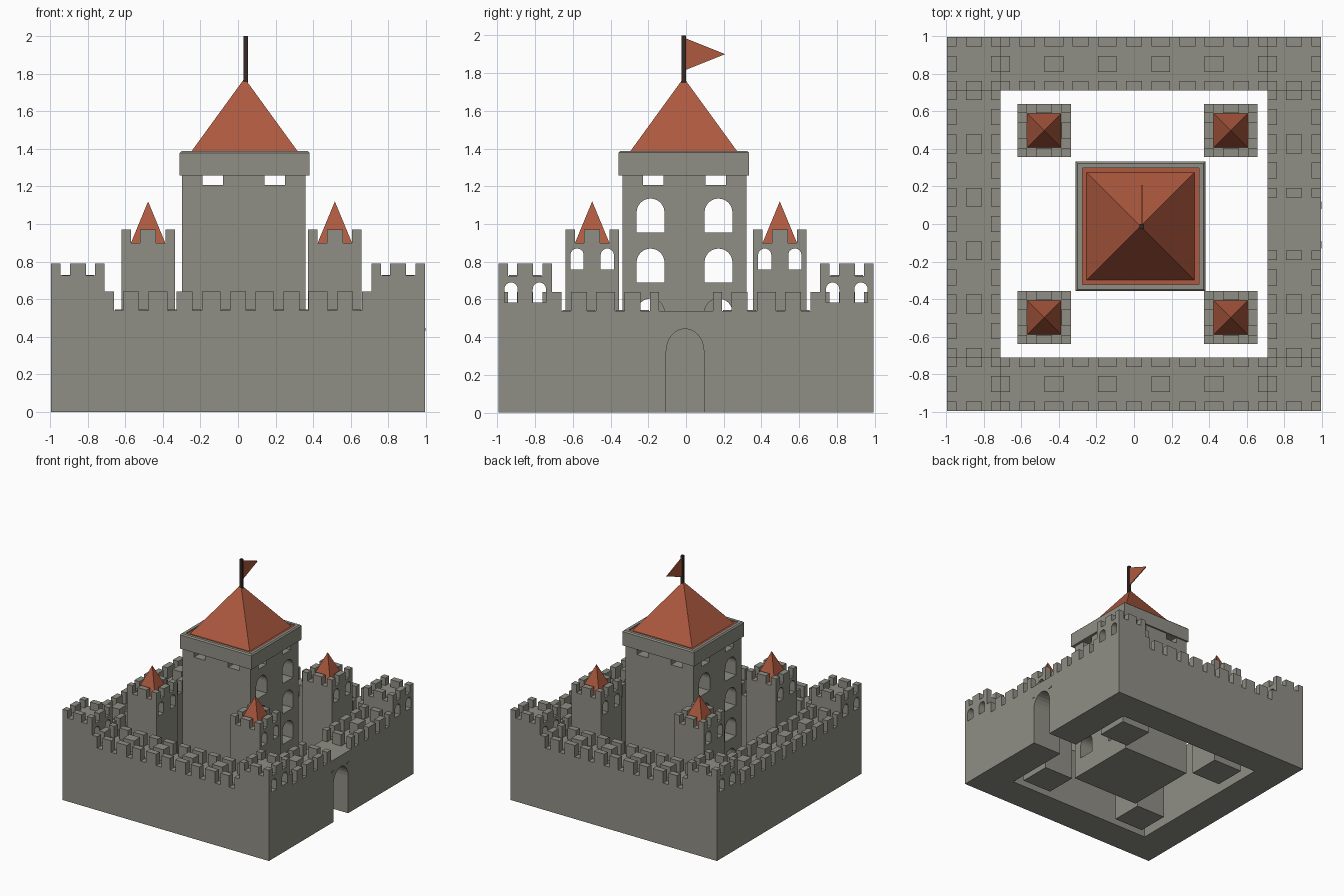
import bpy, bmesh, math
from mathutils import Matrix, Vector

if "Cube" in bpy.data.objects:
    bpy.data.objects.remove(bpy.data.objects["Cube"])

M = 0.284           # width of one wall module
H = 3.5 * M         # half width of the castle


def material(name, rgb):
    m = bpy.data.materials.new(name)
    m.diffuse_color = (*rgb, 1)
    m.use_nodes = True
    m.node_tree.nodes["Principled BSDF"].inputs["Base Color"].default_value = m.diffuse_color
    return m


STONE = material("stone", (0.28, 0.275, 0.235))
RED = material("roof_red", (0.42, 0.10, 0.05))
WOOD = material("dark_wood", (0.035, 0.022, 0.018))


def finish(name, bm, mat):
    bmesh.ops.recalc_face_normals(bm, faces=bm.faces)
    me = bpy.data.meshes.new(name)
    bm.to_mesh(me)
    bm.free()
    me.materials.append(mat)
    ob = bpy.data.objects.new(name, me)
    bpy.context.collection.objects.link(ob)
    return ob


def add_box(bm, x0, x1, y0, y1, z0, z1):
    mat = Matrix.Translation(((x0 + x1) / 2, (y0 + y1) / 2, (z0 + z1) / 2)) \
        @ Matrix.Diagonal((x1 - x0, y1 - y0, z1 - z0, 1))
    return bmesh.ops.create_cube(bm, size=1, matrix=mat)["verts"]


def box(name, *ext, mat=STONE):
    bm = bmesh.new()
    add_box(bm, *ext)
    return finish(name, bm, mat)


def pyramid(name, x, y, z0, z1, half, mat=RED):
    bm = bmesh.new()
    bmesh.ops.create_cone(bm, cap_ends=True, segments=4, radius1=half * math.sqrt(2), radius2=0,
                          depth=z1 - z0, matrix=Matrix.Translation((x, y, (z0 + z1) / 2))
                          @ Matrix.Rotation(math.pi / 4, 4, 'Z'))
    return finish(name, bm, mat)


def arch(y, w, z0, z1, x0, x1, rise=None):
    """Arch-shaped cutter running along x."""
    r = w / 2
    rise = rise or r
    pts = [(y - r, z0), (y + r, z0)]
    pts += [(y + r * math.cos(a), z1 - rise + rise * math.sin(a))
            for a in (math.pi * i / 12 for i in range(13))]
    bm = bmesh.new()
    f = bm.faces.new([bm.verts.new((x0, p, q)) for p, q in pts])
    ext = bmesh.ops.extrude_face_region(bm, geom=[f])["geom"]
    bmesh.ops.translate(bm, vec=(x1 - x0, 0, 0),
                        verts=[v for v in ext if isinstance(v, bmesh.types.BMVert)])
    return finish("cutter", bm, STONE)


def cut(ob, cutters):
    for c in cutters:
        mod = ob.modifiers.new("cut", 'BOOLEAN')
        mod.operation, mod.solver, mod.object = 'DIFFERENCE', 'EXACT', c
    dg = bpy.context.evaluated_depsgraph_get()
    me = bpy.data.meshes.new_from_object(ob.evaluated_get(dg))
    ob.modifiers.clear()
    ob.data = me
    for c in cutters:
        bpy.data.objects.remove(c)


def crenellate(bm, cx, cy, z0, z1):
    """Ring of eight merlons on one square module."""
    h, t, m = M / 2, 0.05, 0.0425
    spans = ((-h, -h + t), (-m, m), (h - t, h))
    for i, a in enumerate(spans):
        for j, b in enumerate(spans):
            if (i, j) != (1, 1):
                add_box(bm, cx + a[0], cx + a[1], cy + b[0], cy + b[1], z0, z1)


# Curtain wall with courtyard and gateway
wall = box("curtain_wall", -H, H, -H, H, 0, 0.54)
I = H - M
cut(wall, [box("cutter", -I, I, -I, I, -0.1, 0.7),
           arch(-0.005, 0.2, -0.1, 0.445, I - 0.1, H + 0.1, rise=0.12)])

# Wall battlements and walkway slabs, corner towers
merlons, slabs = bmesh.new(), bmesh.new()
for i in range(-3, 4):
    for j in range(-3, 4):
        if max(abs(i), abs(j)) < 3 or (i, j) == (3, 0):
            continue
        x, y = i * M, j * M
        corner = abs(i) == 3 and abs(j) == 3
        z = 0.725 if corner else 0.54
        add_box(slabs, x - 0.087, x + 0.087, y - 0.087, y + 0.087, z, z + 0.005)
        if corner:
            tower = box("corner_tower", x - M / 2, x + M / 2, y - M / 2, y + M / 2, 0.54, z)
            cut(tower, [arch(y + s * 0.075, 0.07, 0.585, 0.69, x - 0.3, x + 0.3)
                        for s in (-1, 1)])
            crenellate(merlons, x, y, z, 0.79)
        else:
            crenellate(merlons, x, y, z, 0.64)
finish("wall_battlements", merlons, STONE)
finish("walkway_slabs", slabs, STONE)

# Small fittings beside the gate
for y in (-0.11, 0.1):
    box("gate_fitting", H - 0.01, H + 0.004, y - 0.02, y + 0.02, 0.432, 0.448)

# Four courtyard towers
for x in (-0.478, 0.515):
    for y in (-0.497, 0.497):
        tower = box("courtyard_tower", x - M / 2, x + M / 2, y - M / 2, y + M / 2, 0, 0.9)
        cut(tower, [arch(y + s * 0.08, 0.07, 0.76, 0.87, x - 0.3, x + 0.3) for s in (-1, 1)])
        bm = bmesh.new()
        crenellate(bm, x, y, 0.9, 0.97)
        finish("courtyard_tower_battlements", bm, STONE)
        pyramid("courtyard_tower_roof", x, y, 0.9, 1.12, 0.091)

# Central keep with arched windows and slots under the parapet
KX, KY, KH = 0.03, -0.008, 0.328
keep = box("keep", KX - KH, KX + KH, KY - KH, KY + KH, 0, 1.27)
cutters = [arch(KY + s * 0.18, 0.148, z, z + 0.18, -0.6, 0.6)
           for s in (-1, 1) for z in (0.16, 0.425, 0.69, 0.955)]
for s in (-0.165, 0.165):
    cutters.append(box("cutter", KX + s - 0.054, KX + s + 0.054, -0.6, 0.6, 1.207, 1.257))
    cutters.append(box("cutter", -0.6, 0.6, KY + s - 0.054, KY + s + 0.054, 1.207, 1.257))
cut(keep, cutters)

# Keep parapet with slightly chamfered top and recessed roof
RX, RY, RH = 0.035, -0.012, 0.345
bm = bmesh.new()
add_box(bm, RX - RH, RX + RH, RY - RH, RY + RH, 1.258, 1.388)
top = [e for e in bm.edges if all(v.co.z > 1.38 for v in e.verts)]
bmesh.ops.bevel(bm, geom=top, offset=0.01, segments=1, affect='EDGES')
parapet = finish("keep_parapet", bm, STONE)
cut(parapet, [box("cutter", RX - 0.31, RX + 0.31, RY - 0.31, RY + 0.31, 1.37, 1.5)])
box("keep_roof_base", RX - 0.31, RX + 0.31, RY - 0.31, RY + 0.31, 1.365, 1.38, mat=RED)
pyramid("keep_roof", RX, RY, 1.38, 1.775, 0.287)

# Flagpole and pennant
PX, PY = 0.042, -0.013
box("flagpole", PX - 0.012, PX + 0.012, PY - 0.012, PY + 0.012, 1.74, 2.0, mat=WOOD)
bm = bmesh.new()
face = bm.faces.new([bm.verts.new((PX - 0.004, y, z))
                     for y, z in ((PY, 1.812), (0.207, 1.9), (PY, 1.988))])
ext = bmesh.ops.extrude_face_region(bm, geom=[face])["geom"]
bmesh.ops.translate(bm, vec=(0.008, 0, 0),
                    verts=[v for v in ext if isinstance(v, bmesh.types.BMVert)])
finish("pennant", bm, RED)
